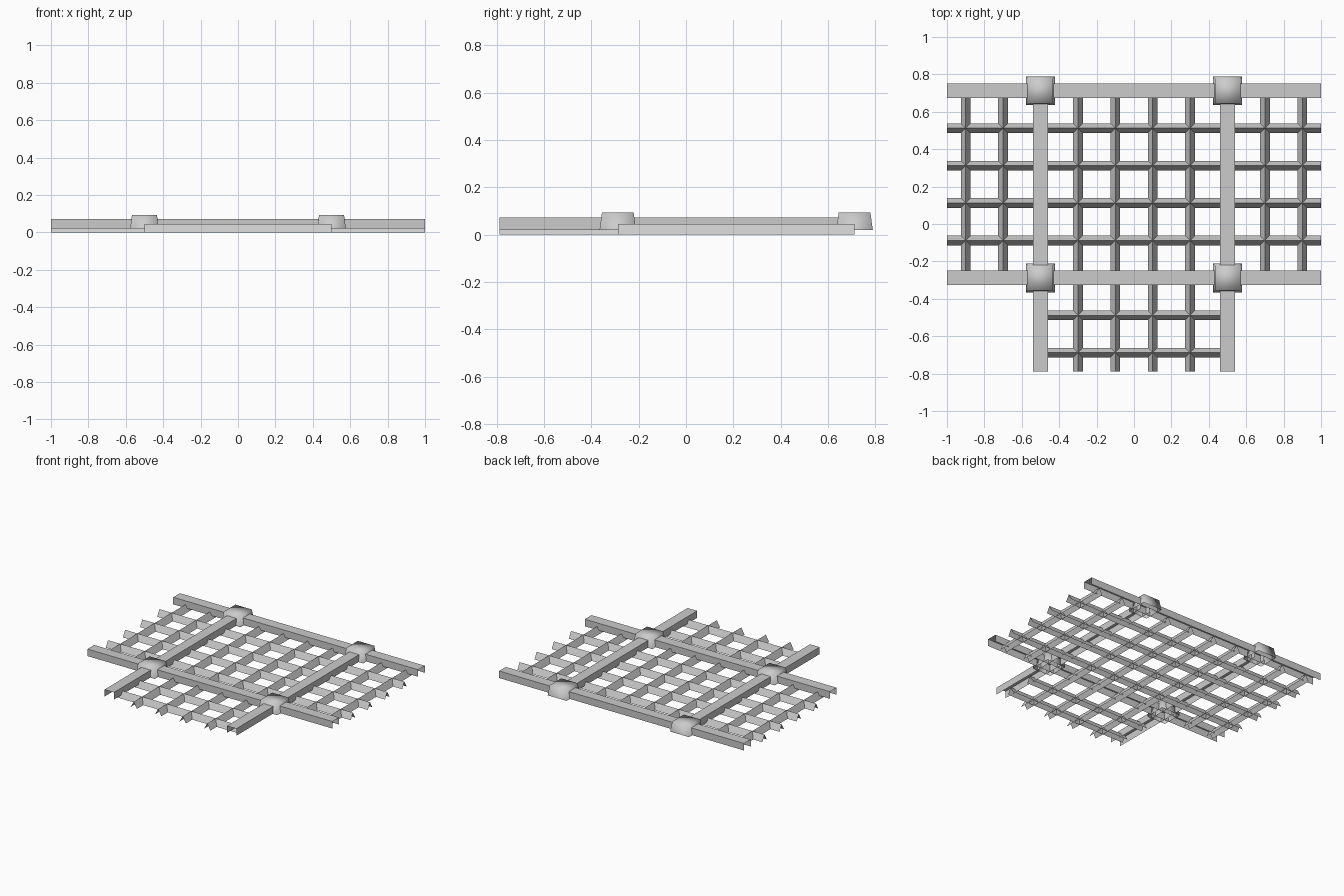
import bpy
import bmesh

if "Cube" in bpy.data.objects:
    bpy.data.objects.remove(bpy.data.objects["Cube"])

CY = 0.712          # y of the rear beam
FRONT = CY - 1.0    # y of the front beam
END = CY - 1.5      # front end of the grating

ROOF = [(-0.026, 0.0), (0.0, 0.046), (0.026, 0.0)]
CHANNEL = [(-0.039, 0.02), (-0.039, 0.072), (0.039, 0.072), (0.039, 0.02)]


def strip(name, profile, axis, centre, start, end):
    """Open profile (across, z) swept along x or y."""
    bm = bmesh.new()
    rows = []
    for t in (start, end):
        row = []
        for a, z in profile:
            co = (t, centre + a, z) if axis == 'x' else (centre + a, t, z)
            row.append(bm.verts.new(co))
        rows.append(row)
    for i in range(len(profile) - 1):
        quad = [rows[0][i], rows[0][i + 1], rows[1][i + 1], rows[1][i]]
        if axis == 'x':
            quad.reverse()
        f = bm.faces.new(quad)
        f.normal_update()
        # outside faces point away from the profile centre line
        mid = f.calc_center_median()
        across = (mid.y if axis == 'x' else mid.x) - centre
        n = f.normal
        side = n.y if axis == 'x' else n.x
        if side * across + n.z * 0.05 < 0:
            f.normal_flip()
    return finish(name, bm)


def finish(name, bm):
    mesh = bpy.data.meshes.new(name)
    bm.to_mesh(mesh)
    bm.free()
    ob = bpy.data.objects.new(name, mesh)
    bpy.context.collection.objects.link(ob)
    return ob


def joint_cap(x, y):
    """Tapered cover, open underneath, softly shaded."""
    bm = bmesh.new()
    loops = []
    for h, z in ((0.077, 0.02), (0.067, 0.093)):
        loops.append([bm.verts.new((x + sx * h, y + sy * h, z))
                      for sx, sy in ((-1, -1), (1, -1), (1, 1), (-1, 1))])
    for i in range(4):
        j = (i + 1) % 4
        bm.faces.new((loops[0][i], loops[0][j], loops[1][j], loops[1][i]))
    bm.faces.new(loops[1])
    for f in bm.faces:
        f.smooth = True
    finish("joint_cap", bm)


# Main channel beams
for y in (FRONT, CY):
    strip("cross_beam", CHANNEL, 'x', y, -1, 1)
for x in (-0.5, 0.5):
    strip("long_beam", CHANNEL, 'y', x, END, CY)
    # Caps where the beams cross
    for y in (FRONT, CY):
        joint_cap(x, y)

# Lattice bars along x
for k in (1, 2, 3, 4):
    strip("cross_slat", ROOF, 'x', CY - 0.2 * k, -1, 1)
for k in (6, 7):
    strip("front_cross_slat", ROOF, 'x', CY - 0.2 * k, -0.5, 0.5)

# Lattice bars along y
for s in (-1, 1):
    for x in (0.1, 0.3):
        strip("long_slat", ROOF, 'y', s * x, END, CY)
    for x in (0.7, 0.9):
        strip("side_slat", ROOF, 'y', s * x, FRONT, CY)
